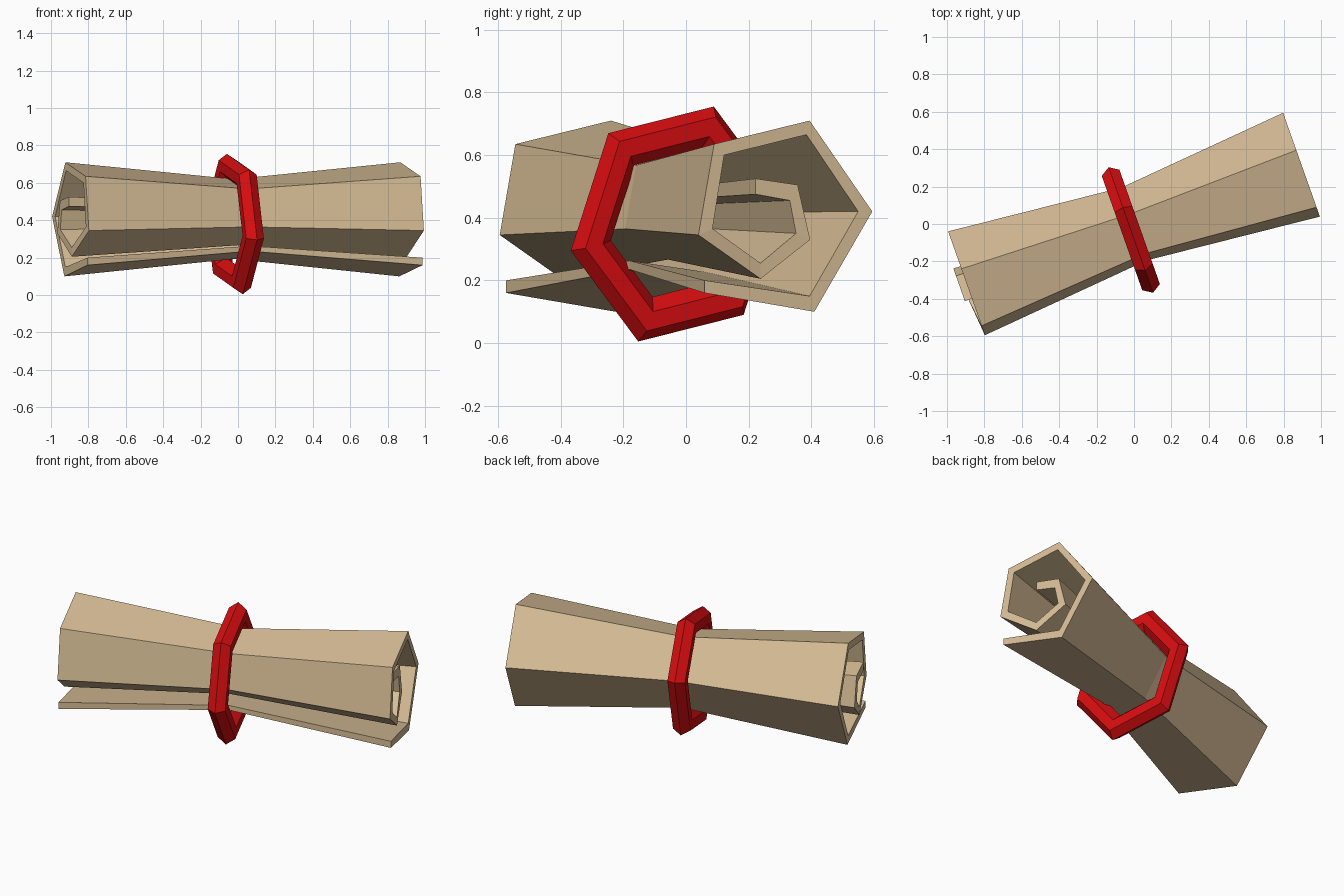
import bpy, bmesh, math
from mathutils import Vector

if "Cube" in bpy.data.objects:
    bpy.data.objects.remove(bpy.data.objects["Cube"])

ANG = math.radians(19.5)
AXIS = Vector((math.cos(ANG), math.sin(ANG), 0))
SIDE = Vector((-math.sin(ANG), math.cos(ANG), 0))
UP = Vector((0, 0, 1))


def material(name, col):
    m = bpy.data.materials.new(name)
    m.diffuse_color = (*col, 1)
    m.use_nodes = True
    m.node_tree.nodes["Principled BSDF"].inputs["Base Color"].default_value = m.diffuse_color
    return m


def finish(bm, name, mat):
    bmesh.ops.recalc_face_normals(bm, faces=bm.faces)
    me = bpy.data.meshes.new(name)
    bm.to_mesh(me)
    bm.free()
    me.materials.append(mat)
    ob = bpy.data.objects.new(name, me)
    bpy.context.collection.objects.link(ob)
    return ob


parchment = material("parchment tan", (0.68, 0.51, 0.305))
red = material("ribbon red", (0.68, 0.004, 0.005))

# Spiral section at the ends, from loose flap to inner curl: (y, z) outer and inner skin
OUTER = [(.06, .16), (.41, .10), (.595, .42), (.395, .71), (.09, .635),
         (.04, .345), (.245, .205), (.41, .33), (.37, .505), (.235, .525)]
INNER = [(.06, .20), (.395, .15), (.55, .42), (.385, .665), (.122, .60),
         (.085, .365), (.245, .255), (.365, .35), (.345, .455), (.235, .475)]
SLIDE = [0, 0, 0, 0, 0, 0, -.02, -.04, -.04, -.04]   # inner curl slips along the axis
CY, CZ = .3175, .41

# Rolled sheet: wide ends, pinched in the middle
bm = bmesh.new()
stations = []
for s, k in ((-.95, 1), (0, .7), (.95, 1)):
    skins = []
    for skin in (OUTER, INNER):
        skins.append([bm.verts.new(AXIS * (s + d) + SIDE * ((y - CY) / math.cos(ANG) * k)
                                   + UP * (CZ + (z - CZ) * k))
                      for (y, z), d in zip(skin, SLIDE)])
    stations.append(skins)
n = len(OUTER)
for a, b in zip(stations, stations[1:]):
    loop_a, loop_b = a[0] + a[1][::-1], b[0] + b[1][::-1]
    for i in range(2 * n):
        j = (i + 1) % (2 * n)
        bm.faces.new((loop_a[i], loop_a[j], loop_b[j], loop_b[i]))
for o, i in (stations[0], stations[-1]):
    for j in range(n - 1):
        bm.faces.new((o[j], o[j + 1], i[j + 1], i[j]))
finish(bm, "rolled_sheet", parchment)

# Six-sided ring tie with a six-sided section
half = [(.356, .085), (.128, .375), (-.229, .29)]
corners = half + [(-u, -z) for u, z in half]
section = [(1, 0), (.91, .05), (.745, .05), (.62, 0), (.745, -.05), (.91, -.05)]
centre = Vector((-.017, -.032, .38))
bm = bmesh.new()
rows = [[bm.verts.new(centre + AXIS * d + SIDE * (u * k) + UP * (z * k)) for k, d in section]
        for u, z in corners]
for i in range(6):
    a, b = rows[i], rows[(i + 1) % 6]
    for j in range(6):
        m = (j + 1) % 6
        bm.faces.new((a[j], a[m], b[m], b[j]))
finish(bm, "ring_tie", red)
